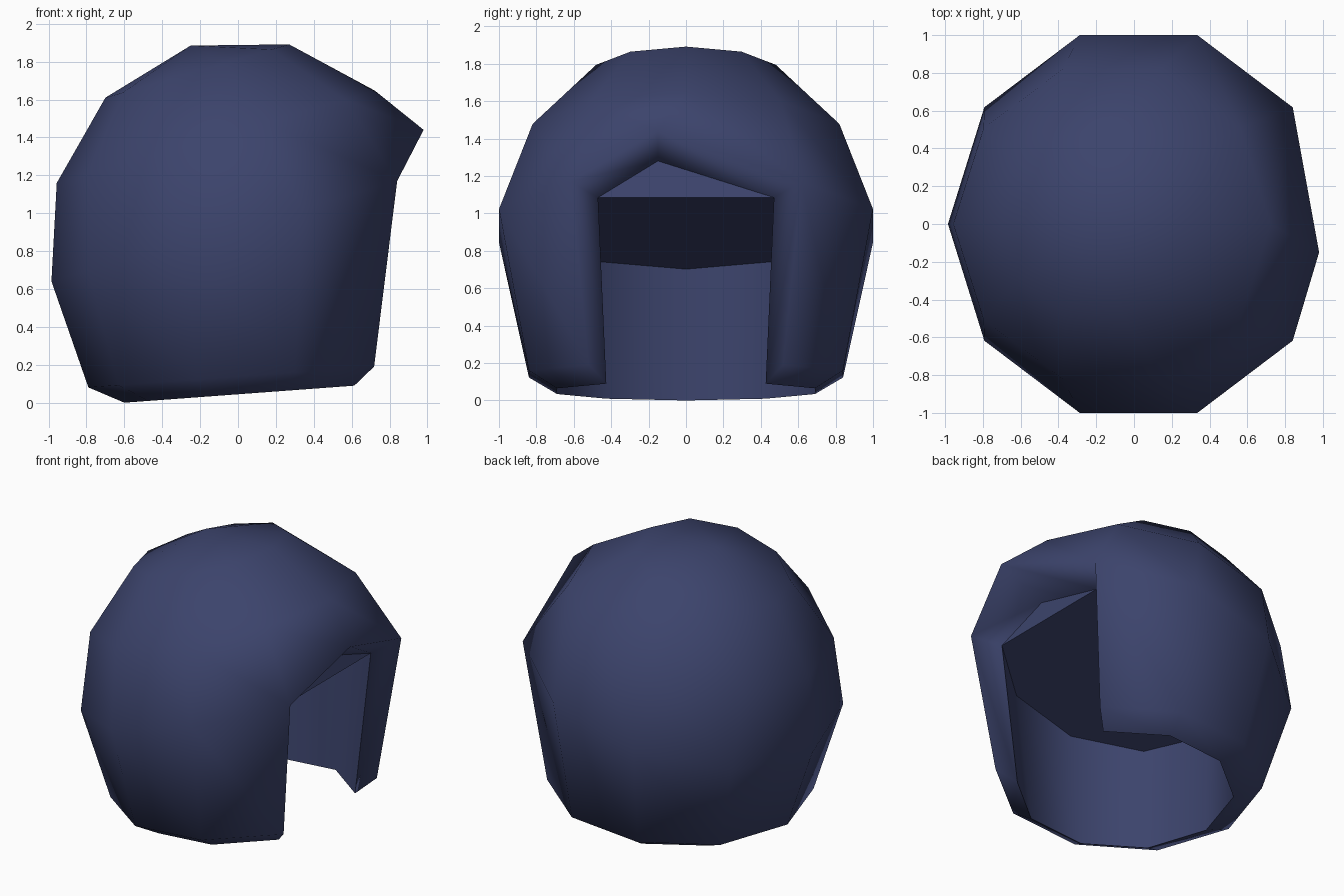
import bpy, bmesh, math

if "Cube" in bpy.data.objects:
    bpy.data.objects.remove(bpy.data.objects["Cube"])

SIDES = 10
mat = bpy.data.materials.new("navy blue")
mat.diffuse_color = (0.045, 0.057, 0.15, 1)
mat.use_nodes = True
mat.node_tree.nodes["Principled BSDF"].inputs["Base Color"].default_value = mat.diffuse_color

bm = bmesh.new()


def ring(cx, rx, ry, z0, slope, front=None):
    """Tilted ten-sided ring; z = z0 + slope * x. Vertex 0 faces +x."""
    verts = []
    for k in range(SIDES):
        a = 2 * math.pi * k / SIDES
        x, y = cx + rx * math.cos(a), ry * math.sin(a)
        co = (x, y, z0 + slope * x)
        if k == 0 and front:
            co = front
        verts.append(bm.verts.new(co))
    return verts


def bridge(a, b, ks):
    """Quads between two rings over the given side numbers."""
    for k in ks:
        n = (k + 1) % SIDES
        bm.faces.new((a[k], a[n], b[n], b[k]))


ALL = range(SIDES)
WRAP = range(1, SIDES - 1)      # every side except the face opening

# Outer shell, crown to rim
pole = bm.verts.new((-0.25, 0, 1.885))
crown = ring(-0.215, 0.485, 0.505, 1.813, 0.29)
upper = ring(-0.117, 0.84, 0.862, 1.437, 0.29)
middle = ring(0.024, 1.009, 1.051, 0.926, 0.29, (0.98, -0.15, 1.44))
rim = ring(0.044, 0.834, 0.883, 0.138, 0.073)

# Inner liner
liner = ring(0.115, 0.73, 0.80, 0.88, 0.29, (0.645, -0.15, 1.28))
lip = ring(0.071, 0.671, 0.725, 0.044, 0.074)

for k in ALL:
    bm.faces.new((pole, crown[k], crown[(k + 1) % SIDES]))
bridge(crown, upper, ALL)
bridge(upper, middle, ALL)
bridge(middle, rim, WRAP)

# Thick edges: under the rim, beside the opening and under the brow
bridge(rim, lip, WRAP)
bridge(lip, liner, WRAP)
for k in (1, SIDES - 1):
    bm.faces.new((middle[k], rim[k], lip[k], liner[k]))
bridge(middle, liner, (0, SIDES - 1))

# Flat ceiling of the cavity
bm.faces.new(liner[1:])
bm.faces.new((liner[0], liner[1], liner[-1]))

# Unused front vertices of the open rings
bmesh.ops.delete(bm, geom=[v for v in bm.verts if not v.link_faces], context='VERTS')
bmesh.ops.recalc_face_normals(bm, faces=bm.faces[:])

# Smooth outside, crisp inner edges
for f in bm.faces:
    f.smooth = True
inner = set(v for v in liner + lip if v.is_valid)
for e in bm.edges:
    if e.verts[0] in inner and e.verts[1] in inner:
        on_liner = all(v in liner for v in e.verts)
        on_lip = all(v in lip for v in e.verts)
        at_opening = any(v in (liner[1], liner[-1]) for v in e.verts)
        if on_liner or on_lip or at_opening:
            e.smooth = False

mesh = bpy.data.meshes.new("helmet_shell")
bm.to_mesh(mesh)
bm.free()
mesh.materials.append(mat)
helmet = bpy.data.objects.new("helmet_shell", mesh)
bpy.context.collection.objects.link(helmet)
